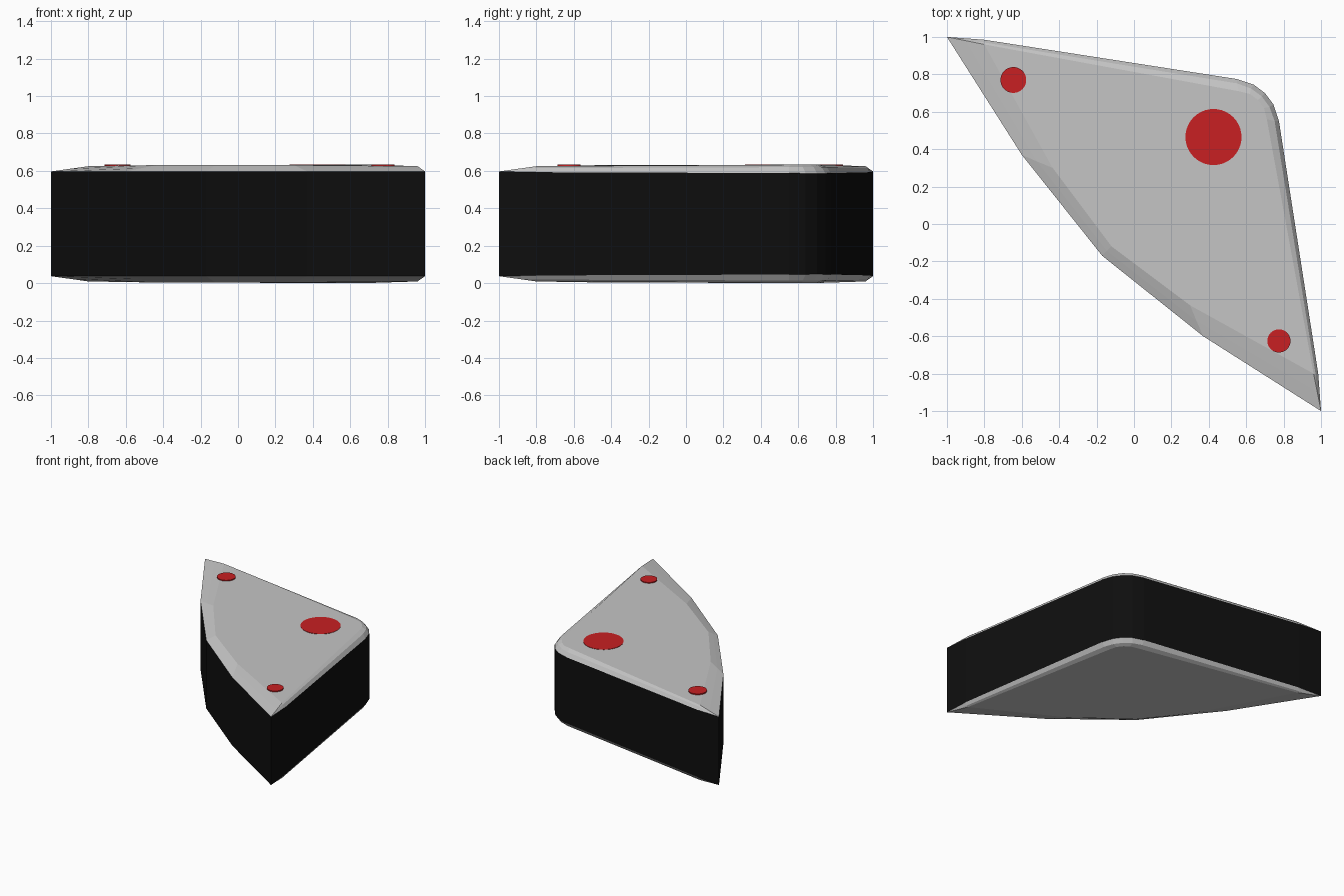
import bpy, bmesh, math

if "Cube" in bpy.data.objects:
    bpy.data.objects.remove(bpy.data.objects["Cube"])

MID = 0.317  # mid height; top and bottom caps mirror about it


def material(name, rgb):
    m = bpy.data.materials.new(name)
    m.diffuse_color = (*rgb, 1)
    m.use_nodes = True
    m.node_tree.nodes["Principled BSDF"].inputs["Base Color"].default_value = m.diffuse_color
    return m


grey = material("light grey", (0.56, 0.56, 0.56))
black = material("black", (0.0045, 0.0045, 0.0045))
red = material("red", (0.58, 0.014, 0.016))


def add_object(name, bm, mat):
    bmesh.ops.remove_doubles(bm, verts=bm.verts, dist=0.0005)
    bmesh.ops.recalc_face_normals(bm, faces=bm.faces)
    me = bpy.data.meshes.new(name)
    bm.to_mesh(me)
    bm.free()
    me.materials.append(mat)
    ob = bpy.data.objects.new(name, me)
    bpy.context.collection.objects.link(ob)
    return ob


def mirrored(half):
    # half outline reflected over the x = y diagonal
    return half + [(y, x, z) for x, y, z in half[-2:0:-1]]


def bridge(bm, a, b):
    n = len(a)
    for i in range(n):
        j = (i + 1) % n
        bm.faces.new((a[i], a[j], b[j], b[i]))


# Half outlines (x, y, half height): wall edge, bevel step, flat plateau
edge = mirrored([(-.17, -.17, .28), (.37, -.60, .28), (1, -1, .28), (.985, -.8, .276),
                 (.775, .55, .271), (.745, .64, .270), (.70, .70, .269)])
step = mirrored([(-.145, -.145, .297), (.335, -.52, .297), (.98, -.9, .294), (.972, -.81, .298),
                 (.752, .55, .303), (.725, .625, .303), (.683, .683, .303)])
flat = mirrored([(-.12, -.12, .314), (.30, -.435, .314), (.96, -.8, .308), (.96, -.8, .308),
                 (.71, .56, .316), (.695, .62, .316), (.663, .663, .316)])


def ring(bm, pts, side):
    return [bm.verts.new((x, y, MID + side * h)) for x, y, h in pts]


# Black side wall
bm = bmesh.new()
bridge(bm, ring(bm, edge, -1), ring(bm, edge, 1))
add_object("side_wall", bm, black)

# Grey bevelled top and bottom caps
for name, side in (("top_cap", 1), ("bottom_cap", -1)):
    bm = bmesh.new()
    rings = [ring(bm, pts, side) for pts in (edge, step, flat)]
    bridge(bm, rings[0], rings[1])
    bridge(bm, rings[1], rings[2])
    bm.faces.new(rings[2])
    bmesh.ops.remove_doubles(bm, verts=bm.verts, dist=0.0005)
    bmesh.ops.recalc_face_normals(bm, faces=bm.faces)
    # keep the cap facing outwards
    big = max(bm.faces, key=lambda f: f.calc_area())
    flip = big.normal.z * side < 0
    cap = add_object(name, bm, grey)
    if flip:
        cap.data.flip_normals()

# Red round spots lying on the top
for name, x, y, r in (("large_spot", .425, .465, .15),
                      ("left_spot", -.645, .77, .069),
                      ("right_spot", .775, -.625, .062)):
    bm = bmesh.new()
    bmesh.ops.create_cone(bm, cap_ends=True, segments=40, radius1=r, radius2=r, depth=0.009)
    bmesh.ops.translate(bm, verts=bm.verts, vec=(x, y, 0.6305))
    add_object(name, bm, red)
